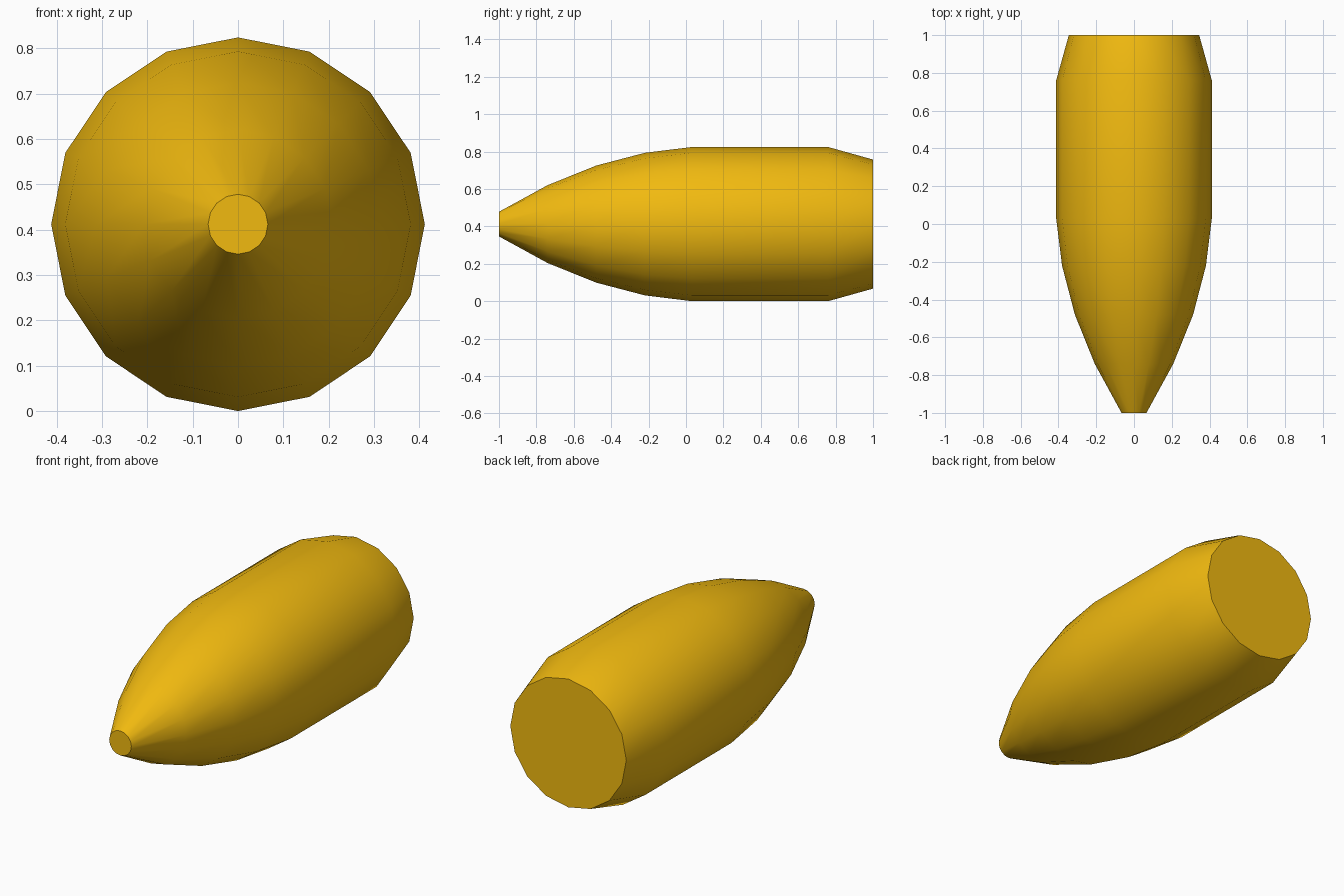
import bpy, bmesh, math

if "Cube" in bpy.data.objects:
    bpy.data.objects.remove(bpy.data.objects["Cube"])

SIDES = 16
CENTRE_Z = 0.412
# (y, radius) from the blunt nose tip to the flat base
PROFILE = [(-1.0, 0.066), (-0.74, 0.208), (-0.48, 0.313), (-0.22, 0.381),
           (0.03, 0.412), (0.76, 0.412), (1.0, 0.345)]


def ring(bm, y, r):
    steps = [2 * math.pi * i / SIDES for i in range(SIDES)]
    return [bm.verts.new((r * math.cos(a), y, CENTRE_Z + r * math.sin(a))) for a in steps]


# Shell: rings joined along the length, with flat end caps
bm = bmesh.new()
rings = [ring(bm, y, r) for y, r in PROFILE]
for a, b in zip(rings, rings[1:]):
    for i in range(SIDES):
        j = (i + 1) % SIDES
        bm.faces.new((a[i], a[j], b[j], b[i]))
bm.faces.new(rings[0])
bm.faces.new(rings[-1])
bmesh.ops.recalc_face_normals(bm, faces=bm.faces)

mesh = bpy.data.meshes.new("pointed_shell")
bm.to_mesh(mesh)
bm.free()
shell = bpy.data.objects.new("pointed_shell", mesh)
bpy.context.collection.objects.link(shell)

# Golden yellow colour
gold = bpy.data.materials.new("golden_yellow")
gold.diffuse_color = (0.88, 0.49, 0.005, 1)
gold.use_nodes = True
gold.node_tree.nodes["Principled BSDF"].inputs["Base Color"].default_value = gold.diffuse_color
mesh.materials.append(gold)

# Smooth sides, sharp cap edges
bpy.context.view_layer.objects.active = shell
shell.select_set(True)
bpy.ops.object.shade_smooth_by_angle(angle=math.radians(35))
